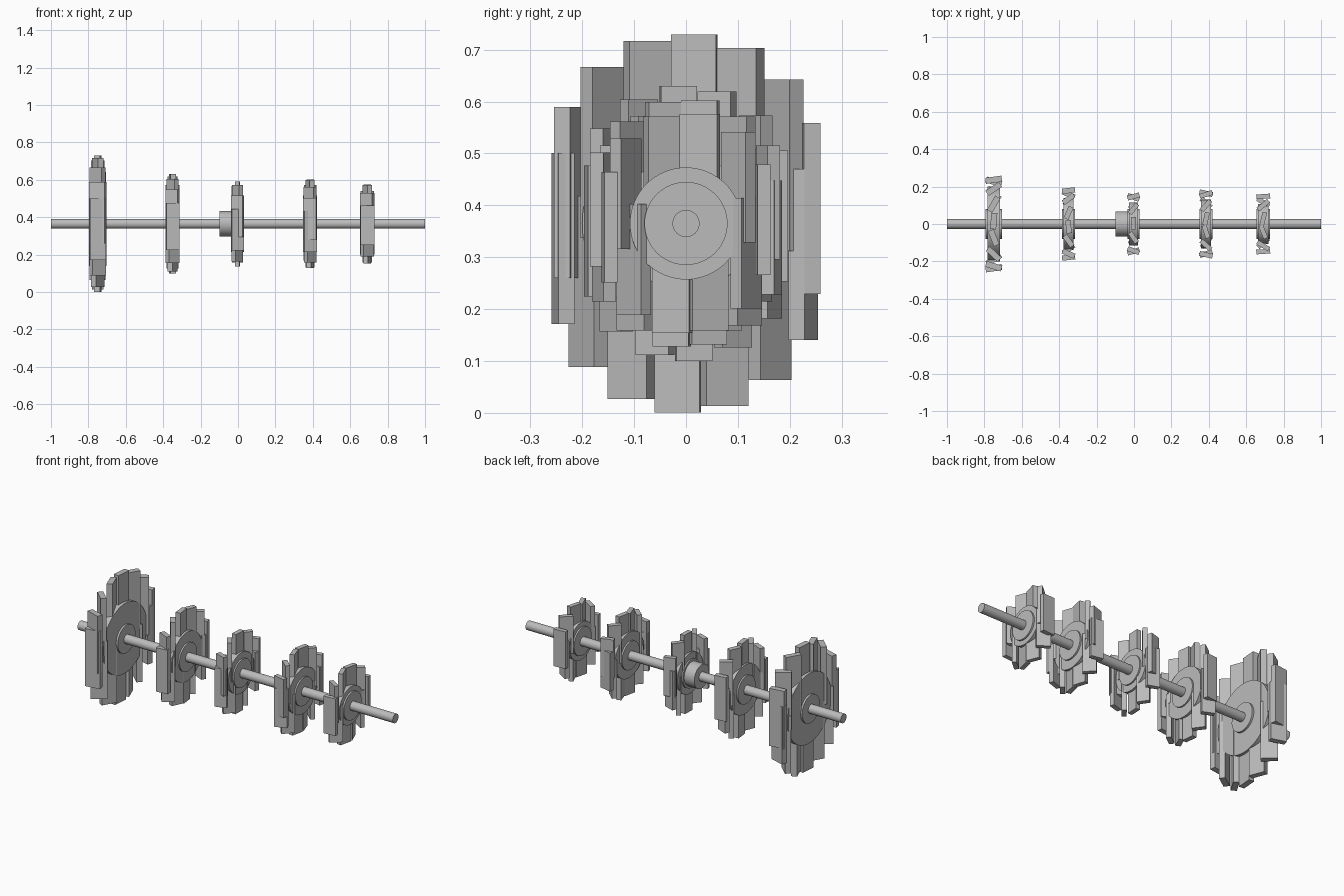
import bpy
import math
from mathutils import Matrix

cube = bpy.data.objects.get("Cube")
if cube:
    bpy.data.objects.remove(cube, do_unlink=True)

# One plain steel colour
steel = bpy.data.materials.new("steel grey")
steel.use_nodes = True
colour = (0.5, 0.5, 0.5, 1)
steel.diffuse_color = colour
steel.node_tree.nodes["Principled BSDF"].inputs["Base Color"].default_value = colour

AXIS_Z = 0.365


def round_part(name, x, radius, length):
    """Cylinder lying along the shaft."""
    bpy.ops.mesh.primitive_cylinder_add(
        vertices=64, radius=radius, depth=length,
        location=(x, 0, AXIS_Z), rotation=(0, math.pi / 2, 0))
    part = bpy.context.object
    part.name = name
    part.data.materials.append(steel)
    bpy.ops.object.shade_smooth_by_angle(angle=math.radians(35))
    return part


def tooth(name, x, angle, radius, thick, width, height):
    """Upright slab, turned about the vertical as it moves round the gear."""
    s, c = math.sin(angle), math.cos(angle)
    bpy.ops.mesh.primitive_cube_add(size=1)
    slab = bpy.context.object
    slab.name = name
    slab.data.transform(Matrix.Diagonal((thick, width, height, 1)))
    slab.location = (x, s * (radius + 0.04 * s * s), AXIS_Z + c * radius)
    slab.rotation_euler.z = -angle
    slab.data.materials.append(steel)


def gear(name, x, count, phase, radius, thick, width, height):
    round_part(name + "_disc", x, radius, width * 0.75)
    round_part(name + "_hub", x, 0.08, width)
    for i in range(count):
        angle = math.radians(phase) + i * math.tau / count
        tooth(f"{name}_tooth_{i + 1}", x, angle, radius, thick, width, height)


# Shaft and the collar beside the middle gear
round_part("shaft", 0, 0.026, 2)
round_part("collar", -0.06, 0.068, 0.08)

# Gears: name, x, teeth, phase, radius, tooth thickness, width, height
for spec in (
    ("first_gear", -0.75, 14, 4.5, 0.2, 0.032, 0.087, 0.33),
    ("second_gear", -0.35, 12, -6, 0.14, 0.028, 0.07, 0.252),
    ("third_gear", -0.003, 10, 2, 0.116, 0.026, 0.066, 0.222),
    ("fourth_gear", 0.385, 12, 12, 0.13, 0.026, 0.071, 0.22),
    ("fifth_gear", 0.691, 10, 14, 0.108, 0.025, 0.074, 0.213),
):
    gear(*spec)
